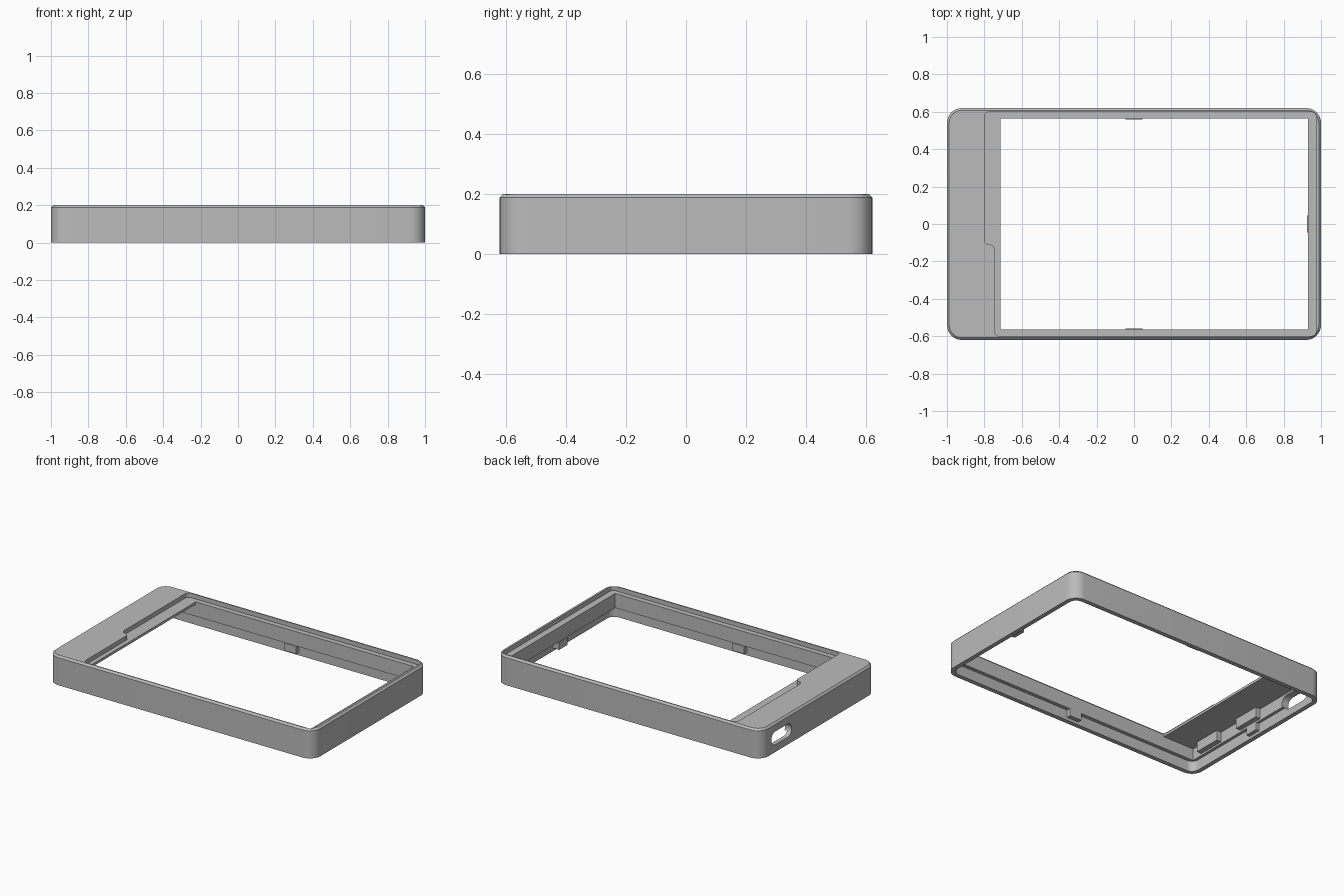
import bpy
import math
from mathutils import Vector

if "Cube" in bpy.data.objects:
    bpy.data.objects.remove(bpy.data.objects["Cube"], do_unlink=True)

# One plain grey plastic
grey = bpy.data.materials.new("grey_plastic")
grey.use_nodes = True
COLOUR = (0.5, 0.5, 0.5, 1)
grey.diffuse_color = COLOUR
grey.node_tree.nodes["Principled BSDF"].inputs["Base Color"].default_value = COLOUR


def fillet(points, radius, steps=8):
    """Round every right-angled corner of a 2D outline."""
    pts = [Vector(p) for p in points]
    out = []
    for i, p in enumerate(pts):
        a = (pts[i - 1] - p).normalized()
        b = (pts[(i + 1) % len(pts)] - p).normalized()
        centre = p + radius * (a + b)
        for k in range(steps + 1):
            t = math.pi / 2 * k / steps
            out.append(centre - radius * (b * math.cos(t) + a * math.sin(t)))
    return out


def rect(x0, x1, y0, y1):
    return [(x0, y0), (x1, y0), (x1, y1), (x0, y1)]


def loft(name, layers, along_x=False):
    """Skin a stack of (outline, level) layers into a closed solid."""
    n = len(layers[0][0])
    verts = [(h, p.x, p.y) if along_x else (p.x, p.y, h)
             for outline, h in layers for p in outline]
    faces = [tuple(reversed(range(n))),
             tuple(range(len(verts) - n, len(verts)))]
    for s in range(len(layers) - 1):
        for i in range(n):
            j = (i + 1) % n
            faces.append((s * n + i, s * n + j, s * n + n + j, s * n + n + i))
    mesh = bpy.data.meshes.new(name)
    mesh.from_pydata(verts, [], faces)
    mesh.materials.append(grey)
    obj = bpy.data.objects.new(name, mesh)
    bpy.context.collection.objects.link(obj)
    return obj


def prism(name, outline, low, high, along_x=False):
    return loft(name, [(outline, low), (outline, high)], along_x)


def block(name, x0, x1, y0, y1, z0, z1):
    return prism(name, [Vector(p) for p in rect(x0, x1, y0, y1)], z0, z1)


# Outer shell with rounded corners and a chamfered top edge
W, D, H, CH = 1.0, 0.62, 0.2, 0.012
outer = fillet(rect(-W, W, -D, D), 0.08)
inset = fillet(rect(-W + CH, W - CH, -D + CH, D - CH), 0.08 - CH)
frame = loft("case_frame", [(outer, 0), (outer, H - CH), (inset, H)])

# Hollows: stepped screen recess, window, inner cavity, lid lip, cable slot
FLOOR, UNDER, STEP = 0.17, 0.153, 0.072
IN_L, IN_R, IN_Y = -0.95, 0.93, 0.565
LIP_X, LIP_Y = 0.97, 0.59
recess = [(0.975, -0.6), (0.975, 0.6), (-0.8, 0.6),
          (-0.8, -0.11), (-0.745, -0.11), (-0.745, -0.6)]
cutters = [
    prism("recess_cutter", fillet(recess, 0.027), FLOOR, 0.3),
    block("cavity_cutter", IN_L, IN_R, -IN_Y, IN_Y, -0.1, UNDER),
    block("window_cutter", -0.715, IN_R, -IN_Y, IN_Y, 0.1, 0.25),
    prism("lip_cutter", fillet(rect(-LIP_X, LIP_X, -LIP_Y, LIP_Y), 0.05), -0.2, STEP),
    prism("slot_cutter", fillet(rect(0.29, 0.51, 0.05, 0.14), 0.0449), -1.1, -0.9, True),
]
for cutter in cutters:
    cutter.hide_render = True
    mod = frame.modifiers.new(cutter.name, "BOOLEAN")
    mod.operation = "DIFFERENCE"
    mod.solver = "EXACT"
    mod.object = cutter

# Bake the cuts and drop the cutters
graph = bpy.context.evaluated_depsgraph_get()
frame_mesh = bpy.data.meshes.new_from_object(frame.evaluated_get(graph))
frame.modifiers.clear()
frame.data = frame_mesh
for cutter in cutters:
    bpy.data.objects.remove(cutter, do_unlink=True)
frame_mesh.shade_smooth()
frame_mesh.set_sharp_from_angle(angle=math.radians(30))

# Snap clips at the middle of each wall, hanging from the lip step
CLIP, LOW = 0.045, 0.02
for side, name in ((-1, "front"), (1, "back")):
    y0, y1 = sorted((side * (IN_Y - 0.005), side * (LIP_Y + 0.005)))
    block(name + "_clip", -CLIP, CLIP, y0, y1, LOW, STEP)
block("plain_end_clip", IN_R - 0.005, LIP_X + 0.005, -CLIP, CLIP, LOW, STEP)
block("slot_end_clip", -LIP_X - 0.005, IN_L + 0.005, -CLIP, CLIP, LOW, STEP)

# Support blocks under the wide end plate
for i, y in enumerate((-0.39, -0.015)):
    block("support_block_%d" % (i + 1), IN_L - 0.01, IN_L + 0.035,
          y - 0.095, y + 0.095, 0.085, UNDER + 0.005)
